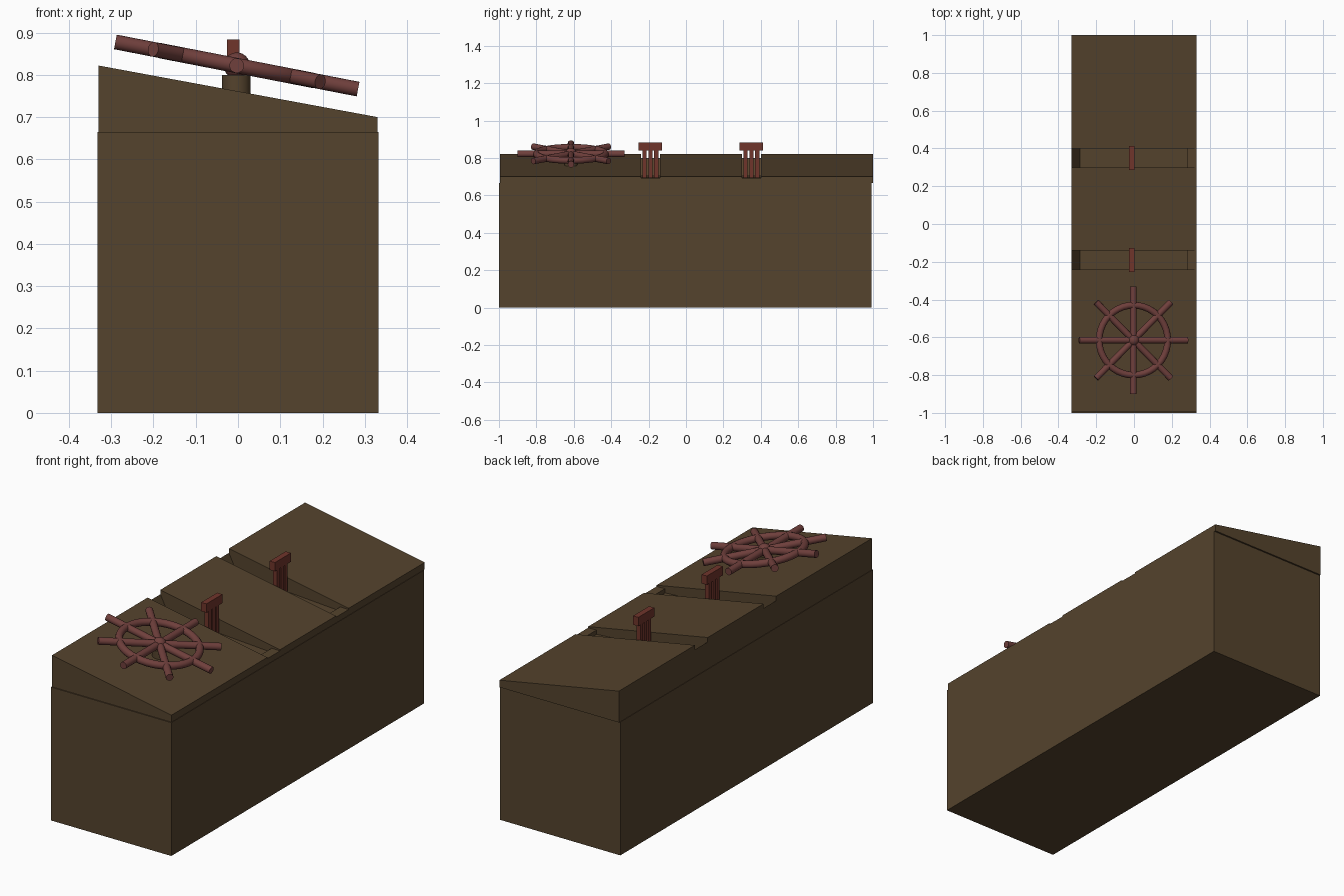
import bpy, bmesh, math
from mathutils import Vector, Matrix

if "Cube" in bpy.data.objects:
    bpy.data.objects.remove(bpy.data.objects["Cube"])


def material(name, rgb):
    m = bpy.data.materials.new(name)
    m.diffuse_color = (*rgb, 1)
    m.use_nodes = True
    m.node_tree.nodes["Principled BSDF"].inputs["Base Color"].default_value = m.diffuse_color
    return m


WOOD = material("dark_wood", (0.09, 0.056, 0.026))
RED_WOOD = material("wheel_wood", (0.16, 0.05, 0.045))
LEVER = material("lever_wood", (0.16, 0.035, 0.024))


def finish(name, bm, mat=None, smooth=False):
    bmesh.ops.recalc_face_normals(bm, faces=bm.faces)
    mesh = bpy.data.meshes.new(name)
    bm.to_mesh(mesh)
    bm.free()
    ob = bpy.data.objects.new(name, mesh)
    bpy.context.collection.objects.link(ob)
    if mat:
        mesh.materials.append(mat)
    if smooth:
        bpy.ops.object.select_all(action='DESELECT')
        ob.select_set(True)
        bpy.context.view_layer.objects.active = ob
        bpy.ops.object.shade_smooth_by_angle(angle=math.radians(40))
    return ob


def add_box(bm, lo, hi):
    lo, hi = Vector(lo), Vector(hi)
    bmesh.ops.create_cube(bm, size=1, matrix=Matrix.Translation((lo + hi) / 2)
                          @ Matrix.Diagonal((*(hi - lo), 1)))


def add_prism(bm, profile, y0, y1):
    face = bm.faces.new([bm.verts.new((x, y0, z)) for x, z in profile])
    ext = bmesh.ops.extrude_face_region(bm, geom=[face])
    verts = [v for v in ext["geom"] if isinstance(v, bmesh.types.BMVert)]
    bmesh.ops.translate(bm, verts=verts, vec=(0, y1 - y0, 0))


SLOTS = (-0.19, 0.35)

# Cabinet body
bm = bmesh.new()
add_box(bm, (-0.332, -1.0, 0), (0.332, 0.992, 0.665))
finish("cabinet_body", bm, WOOD)

# Sloping top with two lever slots cut across it
bm = bmesh.new()
add_prism(bm, [(-0.33, 0.665), (0.33, 0.665), (0.33, 0.70), (-0.33, 0.822)], -0.995, 1.0)
top = finish("sloping_top", bm, WOOD)

bm = bmesh.new()
for y in SLOTS:
    add_prism(bm, [(-0.36, 0.80), (-0.33, 0.80), (-0.285, 0.71), (0.283, 0.674),
                   (0.284, 0.695), (0.36, 0.693), (0.36, 0.9), (-0.36, 0.9)],
              y - 0.05, y + 0.05)
cutter = finish("slot_cutter", bm)
cutter.hide_render = True
cutter.hide_viewport = True
cut = top.modifiers.new("slots", 'BOOLEAN')
cut.object = cutter
cut.operation = 'DIFFERENCE'
cut.solver = 'EXACT'

# Levers: three upright bars carrying a cross grip
for i, y in enumerate(SLOTS):
    bm = bmesh.new()
    add_box(bm, (-0.026, y - 0.063, 0.84), (0.003, y + 0.063, 0.884))
    for dy in (-0.031, 0, 0.031):
        add_box(bm, (-0.023, y + dy - 0.011, 0.68), (0.0, y + dy + 0.011, 0.845))
    finish(f"lever_{i + 1}", bm, LEVER)

# Wheel pedestal
bm = bmesh.new()
bmesh.ops.create_cone(bm, cap_ends=True, segments=24, radius1=0.034, radius2=0.034,
                      depth=0.06, matrix=Matrix.Translation((-0.004, -0.615, 0.77)))
finish("wheel_pedestal", bm, WOOD, True)

# Steering wheel, tilted to follow the top
tilt = Matrix.Translation((-0.003, -0.615, 0.822)) @ Matrix.Rotation(math.radians(11), 4, 'Y')

bm = bmesh.new()
R, r, N, M = 0.185, 0.018, 40, 12
rings = [[bm.verts.new(((R + r * math.cos(b)) * math.cos(a),
                        (R + r * math.cos(b)) * math.sin(a), r * math.sin(b)))
          for b in (math.tau * j / M for j in range(M))]
         for a in (math.tau * i / N for i in range(N))]
for i in range(N):
    for j in range(M):
        p, q, k = rings[i], rings[(i + 1) % N], (j + 1) % M
        bm.faces.new((p[j], q[j], q[k], p[k]))
bm.transform(tilt)
finish("wheel_rim", bm, RED_WOOD, True)

bm = bmesh.new()
for i in range(4):
    rot = Matrix.Rotation(i * math.pi / 4, 4, 'Z') @ Matrix.Rotation(math.pi / 2, 4, 'Y')
    bmesh.ops.create_cone(bm, cap_ends=True, segments=16, radius1=0.0175,
                          radius2=0.0175, depth=0.585 if i == 0 else 0.57, matrix=rot)
bm.transform(tilt)
finish("wheel_spokes", bm, RED_WOOD, True)

bm = bmesh.new()
bmesh.ops.create_uvsphere(bm, u_segments=20, v_segments=12, radius=0.031)
bm.transform(tilt)
finish("wheel_hub", bm, RED_WOOD, True)
